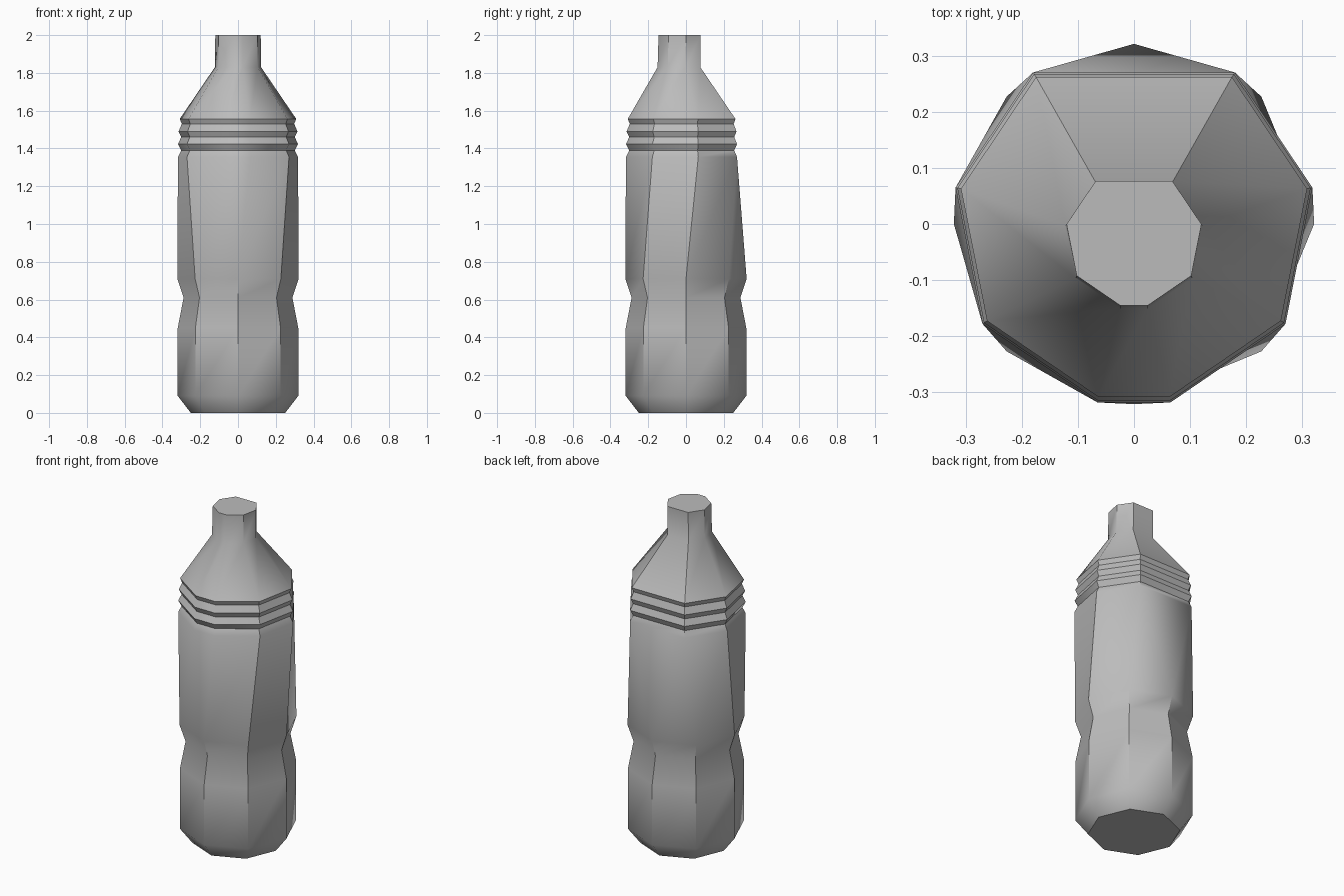
import bpy, bmesh, math

cube = bpy.data.objects.get("Cube")
if cube:
    bpy.data.objects.remove(cube, do_unlink=True)

plastic = bpy.data.materials.new("grey_plastic")
plastic.use_nodes = True
grey = (0.5, 0.5, 0.5, 1)
plastic.diffuse_color = grey
plastic.node_tree.nodes["Principled BSDF"].inputs["Base Color"].default_value = grey

# Both sections run counter-clockwise; the upper one has a split front corner
octagon = [(math.cos(math.radians(a)), math.sin(math.radians(a)))
           for a in range(-90, 270, 45)]
right_half = [(0.065, -0.318), (0.27, -0.178), (0.318, 0.065), (0.18, 0.27)]
shoulder = right_half + [(-x, y) for x, y in reversed(right_half)]

bm = bmesh.new()


def ring(section, scale, z, shift=0):
    return [bm.verts.new((x * scale, y * scale + shift, z)) for x, y in section]


def bridge(low, high):
    n = len(low)
    for i in range(n):
        j = (i + 1) % n
        bm.faces.new((low[i], low[j], high[j], high[i]))


def loft(rings):
    for low, high in zip(rings, rings[1:]):
        bridge(low, high)


# Base, grip and waist
lower = [ring(octagon, r, z) for r, z in
         [(0.25, 0), (0.319, 0.09), (0.319, 0.45), (0.288, 0.61), (0.321, 0.71)]]
loft(lower)
bm.faces.new(reversed(lower[0]))

# Ribs, shoulder and neck
upper = [ring(shoulder, s, z, dy) for s, z, dy in
         [(1, 1.355, 0), (0.945, 1.39, 0), (1, 1.423, 0), (0.945, 1.46, 0),
          (0.99, 1.49, 0), (0.935, 1.53, 0), (0.97, 1.556, 0),
          (0.385, 1.83, -0.028), (0.378, 2, -0.025)]]
loft(upper)
bm.faces.new(upper[-1])

# Label panel: the front corner splits in two, the back corner ends in a triangle
low, high = lower[-1], upper[0]
front, back = low[0], low[4]
bm.faces.new((front, high[0], high[-1]))
bm.faces.new((back, high[4], high[3]))
for i in range(3):
    bm.faces.new((low[i], low[i + 1], high[i + 1], high[i]))
    bm.faces.new((low[-i - 1], low[-i % 8], high[-i - 1], high[-i - 2]))
bm.faces.new((low[3], back, high[3]))
bm.faces.new((back, low[5], high[4]))

bmesh.ops.recalc_face_normals(bm, faces=bm.faces)
mesh = bpy.data.meshes.new("bottle")
bm.to_mesh(mesh)
bm.free()
mesh.materials.append(plastic)
bottle = bpy.data.objects.new("bottle", mesh)
bpy.context.collection.objects.link(bottle)

# Smooth shading with sharp corners
bpy.ops.object.select_all(action='DESELECT')
bottle.select_set(True)
bpy.context.view_layer.objects.active = bottle
bpy.ops.object.shade_smooth_by_angle(angle=math.radians(40))
